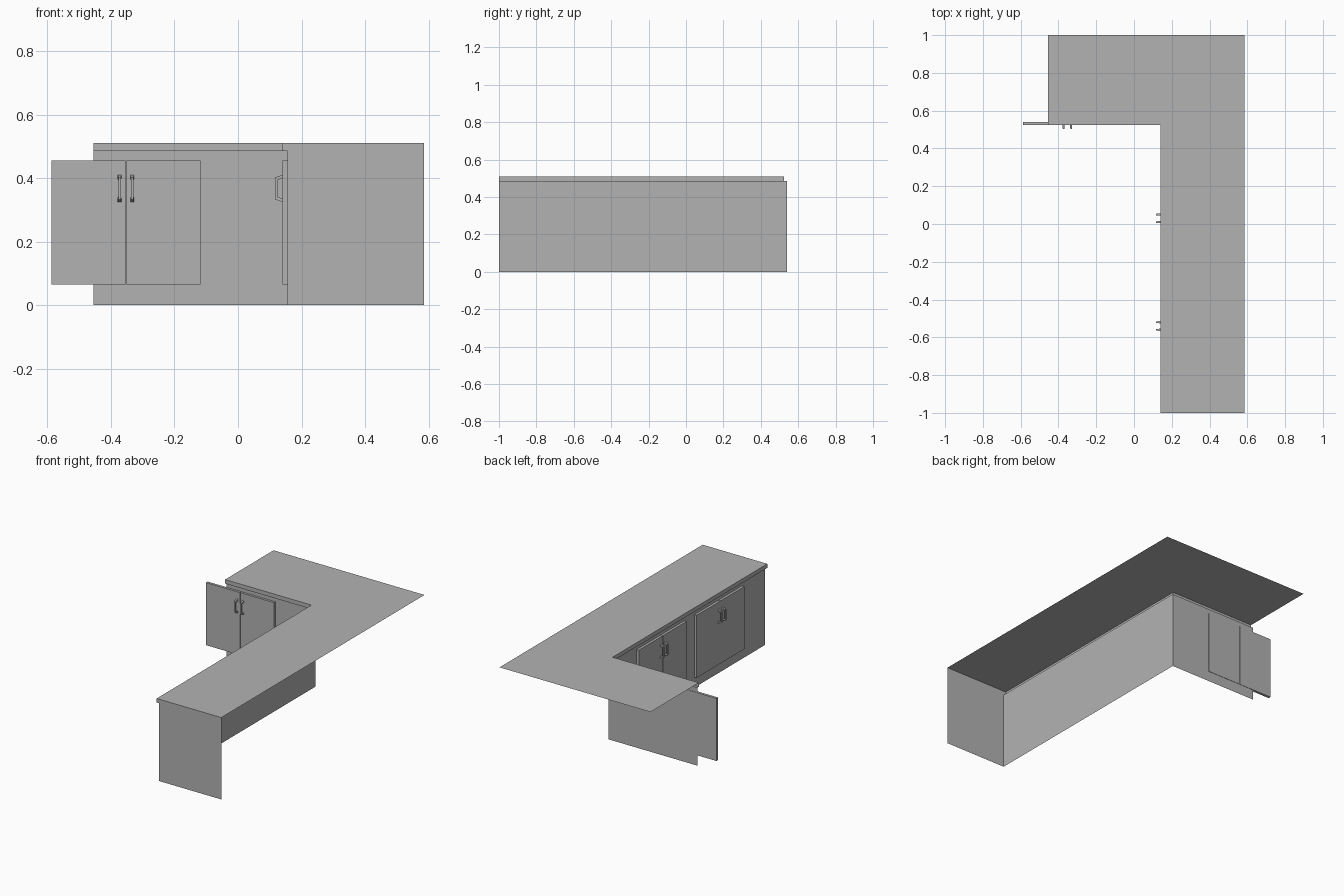
import bpy
import bmesh

cube = bpy.data.objects.get("Cube")
if cube:
    bpy.data.objects.remove(cube, do_unlink=True)

GREY = (0.45, 0.45, 0.45, 1.0)
grey = bpy.data.materials.new("plain grey")
grey.use_nodes = True
grey.diffuse_color = GREY
grey.node_tree.nodes["Principled BSDF"].inputs["Base Color"].default_value = GREY

# Main dimensions
LEFT, RIGHT, FRONT, BACK = -0.455, 0.585, -1.0, 1.0
INNER_X, INNER_Y = 0.14, 0.523     # inside corner of the worktop edge
HEIGHT, LIP_BOTTOM, STEP = 0.51, 0.485, 0.016
DOOR_LOW, DOOR_HIGH, DOOR_WIDTH, GAP = 0.065, 0.455, 0.235, 0.003


def make(name, verts, faces, fix_normals=True):
    bm = bmesh.new()
    vs = [bm.verts.new(v) for v in verts]
    for f in faces:
        bm.faces.new([vs[i] for i in f])
    if fix_normals:
        bmesh.ops.recalc_face_normals(bm, faces=bm.faces)
    mesh = bpy.data.meshes.new(name)
    bm.to_mesh(mesh)
    bm.free()
    mesh.materials.append(grey)
    obj = bpy.data.objects.new(name, mesh)
    bpy.context.collection.objects.link(obj)
    return obj


# L-shaped worktop sheet
make("worktop", [(INNER_X, FRONT, HEIGHT), (RIGHT, FRONT, HEIGHT), (RIGHT, BACK, HEIGHT),
                 (LEFT, BACK, HEIGHT), (LEFT, INNER_Y, HEIGHT), (INNER_X, INNER_Y, HEIGHT)],
     [range(6)], False)

# Lip and cabinet front: one profile swept around the inside corner
profile = [(0, HEIGHT), (0, LIP_BOTTOM), (STEP, LIP_BOTTOM), (STEP, 0)]
verts, faces = [], []
for offset, z in profile:
    x, y = INNER_X + offset, INNER_Y + offset
    verts += [(x, FRONT, z), (x, y, z), (LEFT, y, z)]
for row in range(len(profile) - 1):
    for col in range(2):
        a = row * 3 + col
        faces.append((a, a + 1, a + 4, a + 3))
make("cabinet_front", verts, faces, False)

# End panel
outline = [(INNER_X + o, FRONT, z) for o, z in profile]
outline += [(RIGHT, FRONT, 0), (RIGHT, FRONT, HEIGHT)]
make("end_panel", outline, [range(len(outline))], False)


def place(u, depth, z, along_y):
    return (depth, u, z) if along_y else (u, depth, z)


def door(name, u0, u1, front, back, along_y):
    verts = [place(u, d, z, along_y) for z in (DOOR_LOW, DOOR_HIGH)
             for u, d in ((u0, front), (u1, front), (u1, back), (u0, back))]
    faces = [(0, 1, 2, 3), (4, 5, 6, 7)]
    faces += [(i, (i + 1) % 4, (i + 1) % 4 + 4, i + 4) for i in range(4)]
    make(name, verts, faces)


def handle(name, u, front, along_y):
    # Bow shape: outer reach, outer z, inner reach, inner z, half width
    stations = [(0, 0.325, 0, 0.335, 0.006), (0.023, 0.333, 0.016, 0.341, 0.004),
                (0.023, 0.402, 0.016, 0.394, 0.004), (0, 0.41, 0, 0.40, 0.006)]
    verts, faces = [], []
    for ro, zo, ri, zi, w in stations:
        verts += [place(u + s, front - r, z, along_y)
                  for s, r, z in ((-w, ro, zo), (w, ro, zo), (w, ri, zi), (-w, ri, zi))]
    for k in range(len(stations) - 1):
        for i in range(4):
            j = (i + 1) % 4
            faces.append((4 * k + i, 4 * k + j, 4 * k + 4 + j, 4 * k + 4 + i))
    last = 4 * (len(stations) - 1)
    faces += [range(4), range(last, last + 4)]
    make(name, verts, faces)


# Three double-door pairs: name, centre along the wall, front, back, runs along y
pairs = [("side", -0.353, 0.525, 0.541, False),
         ("middle", 0.03, 0.14, 0.1555, True),
         ("front", -0.54, 0.14, 0.1555, True)]
for name, centre, front, back, along_y in pairs:
    for side, tag in ((-1, "a"), (1, "b")):
        inner, outer = centre + side * GAP / 2, centre + side * DOOR_WIDTH
        door(f"{name}_door_{tag}", inner, outer, front, back, along_y)
        handle(f"{name}_handle_{tag}", centre + side * 0.02, front, along_y)
